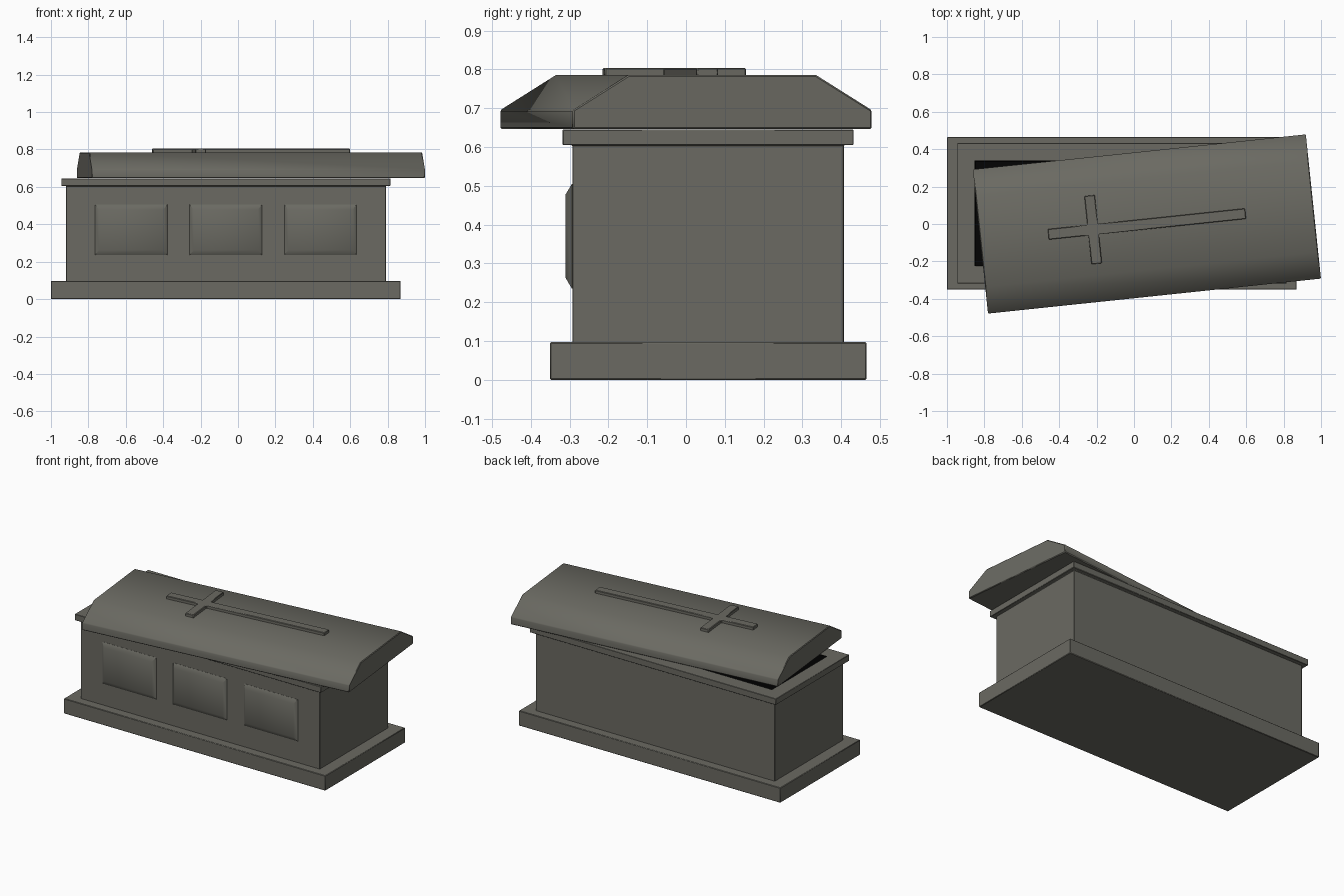
import bpy, bmesh, math

if "Cube" in bpy.data.objects:
    bpy.data.objects.remove(bpy.data.objects["Cube"])

def material(name, rgb):
    m = bpy.data.materials.new(name)
    m.diffuse_color = (*rgb, 1)
    m.use_nodes = True
    m.node_tree.nodes["Principled BSDF"].inputs["Base Color"].default_value = m.diffuse_color
    return m

stone = material("grey stone", (0.145, 0.143, 0.122))
dark = material("dark interior", (0.001, 0.001, 0.001))

CX, CY = -0.065, 0.057          # centre of the chest
LID = (0.069, 0.0, 0.0)         # pivot of the shifted lid
TURN = math.radians(6)

def finish(name, bm, bevel=0.0, loc=(0, 0, 0), turn=0.0):
    """Chamfer hard edges, make the object and shade it by angle."""
    bmesh.ops.recalc_face_normals(bm, faces=bm.faces)
    if bevel:
        hard = [e for e in bm.edges if e.is_manifold
                and e.calc_face_angle(0) > math.radians(40)]
        bmesh.ops.bevel(bm, geom=hard, offset=bevel, segments=1,
                        affect='EDGES', material=-1)
    me = bpy.data.meshes.new(name)
    bm.to_mesh(me)
    bm.free()
    me.materials.append(stone)
    me.materials.append(dark)
    ob = bpy.data.objects.new(name, me)
    bpy.context.collection.objects.link(ob)
    ob.location = loc
    ob.rotation_euler.z = turn
    bpy.ops.object.select_all(action='DESELECT')
    ob.select_set(True)
    bpy.context.view_layer.objects.active = ob
    bpy.ops.object.shade_smooth_by_angle(angle=math.radians(40))
    return ob

def loft(rings, dark_from=None):
    """Join rectangles (half x, half y, z) into a closed solid."""
    bm = bmesh.new()
    loops = [[bm.verts.new((sx * hx, sy * hy, z))
              for sx, sy in ((-1, -1), (1, -1), (1, 1), (-1, 1))]
             for hx, hy, z in rings]
    bm.faces.new(loops[0][::-1])
    for n, (a, b) in enumerate(zip(loops, loops[1:])):
        for i in range(4):
            j = (i + 1) % 4
            f = bm.faces.new((a[i], a[j], b[j], b[i]))
            f.material_index = int(dark_from is not None and n >= dark_from)
    cap = bm.faces.new(loops[-1])
    cap.material_index = int(dark_from is not None)
    return bm

def prism(outline, axis, lo, hi):
    """Extrude a 2D outline along x (points y,z) or z (points x,y)."""
    bm = bmesh.new()
    put = (lambda p, d: (d, *p)) if axis == 'x' else (lambda p, d: (*p, d))
    face = bm.faces.new([bm.verts.new(put(p, lo)) for p in outline])
    out = bmesh.ops.extrude_face_region(bm, geom=[face])["geom"]
    shift = (hi - lo, 0, 0) if axis == 'x' else (0, 0, hi - lo)
    bmesh.ops.translate(bm, vec=shift,
                        verts=[v for v in out if isinstance(v, bmesh.types.BMVert)])
    return bm

# plinth
finish("plinth", loft([(0.935, 0.408, 0), (0.935, 0.408, 0.097)]),
       0.003, (CX, CY, 0))

# hollow chest with projecting rim and dark cavity
finish("chest", loft([(0.855, 0.35, 0.095), (0.855, 0.35, 0.605),
                      (0.88, 0.375, 0.605), (0.88, 0.375, 0.645),
                      (0.785, 0.28, 0.645), (0.785, 0.28, 0.15)], dark_from=4),
       0.002, (CX, CY, 0))

# three raised front panels with sloping borders
for i in (-1, 0, 1):
    ob = finish(f"front_panel_{i + 2}",
                loft([(0.193, 0.135, -0.004), (0.193, 0.135, 0.001),
                      (0.172, 0.108, 0.017)]),
                0, (CX + i * 0.506, CY - 0.35, 0.37))
    ob.rotation_euler.x = math.pi / 2

# lid, skewed on the chest
lid = [(-0.3875, 0.6465), (0.3875, 0.6465), (0.3875, 0.695),
       (0.244, 0.785), (-0.244, 0.785), (-0.3875, 0.695)]
finish("lid", prism(lid, 'x', -0.895, 0.895), 0.004, LID, TURN)

# raised cross on the lid
w, arm, cx = 0.028, 0.183, -0.289
cross = [(-0.53, -w), (cx - w, -w), (cx - w, -arm), (cx + w, -arm),
         (cx + w, -w), (0.53, -w), (0.53, w), (cx + w, w),
         (cx + w, arm), (cx - w, arm), (cx - w, w), (-0.53, w)]
finish("lid_cross", prism(cross, 'z', 0.78, 0.804), 0.003, LID, TURN)
